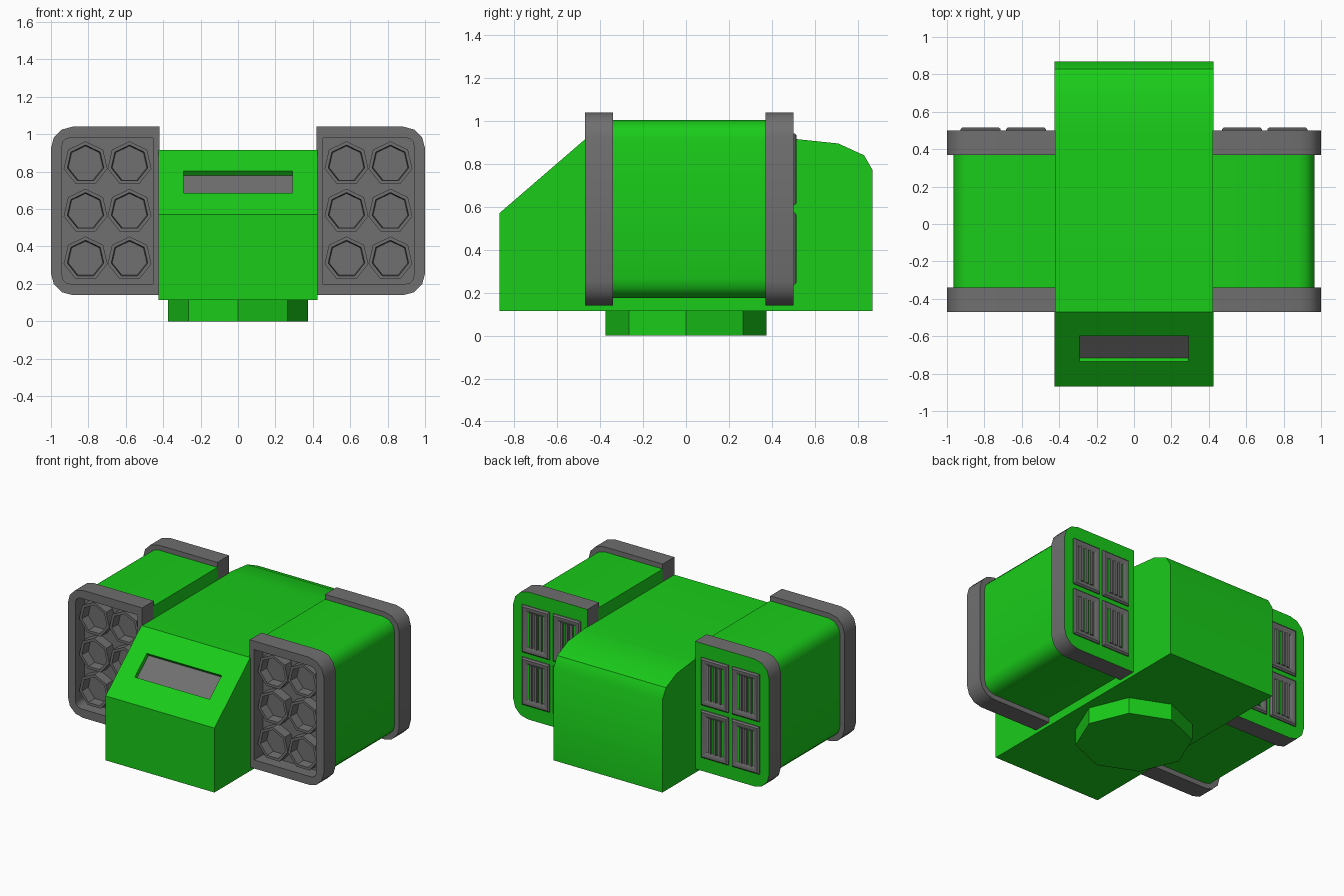
import bpy, bmesh
from math import sin, cos, pi, atan2, radians

if "Cube" in bpy.data.objects:
    bpy.data.objects.remove(bpy.data.objects["Cube"])

green = bpy.data.materials.new("green_paint")
green.diffuse_color = (0.01, 0.60, 0.01, 1)
green.use_nodes = True
green.node_tree.nodes["Principled BSDF"].inputs["Base Color"].default_value = green.diffuse_color
grey = bpy.data.materials.new("grey_metal")
grey.diffuse_color = (0.16, 0.16, 0.16, 1)
grey.use_nodes = True
grey.node_tree.nodes["Principled BSDF"].inputs["Base Color"].default_value = grey.diffuse_color


def loft(name, shells, mat, mirror=False, ring=False):
    """Join matching point loops into shells; cap the ends, or close into a ring."""
    bm = bmesh.new()
    for loops in shells:
        rows = [[bm.verts.new(p) for p in loop] for loop in loops]
        pairs = list(zip(rows, rows[1:]))
        if ring:
            pairs.append((rows[-1], rows[0]))
        else:
            bm.faces.new(rows[0])
            bm.faces.new(rows[-1])
        n = len(rows[0])
        for a, b in pairs:
            for i in range(n):
                j = (i + 1) % n
                bm.faces.new((a[i], a[j], b[j], b[i]))
    bmesh.ops.recalc_face_normals(bm, faces=bm.faces)
    me = bpy.data.meshes.new(name)
    bm.to_mesh(me)
    bm.free()
    me.materials.append(mat)
    ob = bpy.data.objects.new(name, me)
    bpy.context.collection.objects.link(ob)
    bpy.ops.object.select_all(action='DESELECT')
    ob.select_set(True)
    bpy.context.view_layer.objects.active = ob
    bpy.ops.object.shade_smooth_by_angle(angle=radians(35))
    if mirror:
        ob.modifiers.new("Mirror", 'MIRROR').use_mirror_merge = False
    return ob


def pod_outline(y, x0, x1, z0, z1, r, seg=3):
    """Rectangle whose two outer corners are rounded."""
    pts = [(x0, y, z0)]
    for cz, start in ((z0 + r, -pi / 2), (z1 - r, 0)):
        for i in range(seg + 1):
            a = start + pi / 2 * i / seg
            pts.append((x1 - r + r * cos(a), y, cz + r * sin(a)))
    return pts + [(x0, y, z1)]


def polygon(cx, y, cz, r, n):
    return [(cx + r * sin(2 * pi * i / n), y, cz + r * cos(2 * pi * i / n)) for i in range(n)]


def rect(cx, y, cz, w, h):
    return [(cx + sx * w / 2, y, cz + sz * h / 2) for sx, sz in ((-1, -1), (1, -1), (1, 1), (-1, 1))]


def slab(name, loc, size, angle, mat):
    bpy.ops.mesh.primitive_cube_add(size=1, location=loc, rotation=(angle, 0, 0))
    ob = bpy.context.object
    ob.name = name
    ob.scale = size
    ob.data.materials.append(mat)
    return ob


# Central hull, extruded from its side profile
profile = [(-0.87, 0.115), (-0.87, 0.57), (-0.47, 0.915), (0.52, 0.915),
           (0.71, 0.895), (0.83, 0.84), (0.87, 0.77), (0.87, 0.115)]
hull = loft("hull", [[[(x, y, z) for y, z in profile] for x in (-0.425, 0.425)]], green)

# Viewing slot sunk into the sloped front, with a grey pane
slope = atan2(0.345, 0.40)
cy, cz = -0.6675, 0.745
cutter = slab("slot_cutter", (0, cy, cz), (0.585, 0.178, 0.08), slope, green)
cutter.hide_render = True
cutter.hide_viewport = True
cutter.display_type = 'WIRE'
cut = hull.modifiers.new("Slot", 'BOOLEAN')
cut.operation = 'DIFFERENCE'
cut.solver = 'EXACT'
cut.object = cutter
d = 0.036
slab("slot_pane", (0, cy + d * sin(slope), cz - d * cos(slope)), (0.585, 0.178, 0.012), slope, grey)

# Octagonal turntable underneath
loft("turntable", [[[(0.375 * cos(i * pi / 4), 0.375 * sin(i * pi / 4), z) for i in range(8)]
                    for z in (0, 0.118)]], green)

# Side pods
loft("pod", [[pod_outline(y, 0.42, 0.965, 0.175, 1.005, 0.09) for y in (-0.35, 0.38)]], green, True)

# Front frame with a recessed face
outer = (0.42, 1.0, 0.14, 1.04, 0.115)
inner = (0.455, 0.94, 0.20, 0.98, 0.04)
loft("pod_front_frame", [[pod_outline(-0.34, *outer), pod_outline(-0.47, *outer),
                          pod_outline(-0.47, *inner), pod_outline(-0.37, *inner)]], grey, True)

# Launch tubes, two columns of three
loft("launch_tubes", [[polygon(x, y, z, r, 7) for y, r in
                       ((-0.365, 0.12), (-0.44, 0.12), (-0.44, 0.10), (-0.375, 0.095))]
                      for x in (0.58, 0.815) for z in (0.333, 0.588, 0.842)], grey, True)

# Rear frame: grey rim, green back face
rear = loft("pod_rear_frame", [[pod_outline(y, *outer) for y in (0.37, 0.50)]], grey, True)
rear.data.materials.append(green)
for p in rear.data.polygons:
    if p.normal.y > 0.9:
        p.material_index = 1

# Rear vents: chamfered frames with upright slats
spots = [(x, z) for x in (0.578, 0.82) for z in (0.405, 0.775)]
loft("vent_frames", [[rect(x, y, z, 0.215 - 2 * e, 0.335 - 2 * e) for y, e in
                      ((0.495, 0), (0.507, 0), (0.516, 0.01), (0.516, 0.022), (0.503, 0.045), (0.495, 0.045))]
                     for x, z in spots], grey, True, ring=True)
loft("vent_slats", [[rect(x + k * 0.038, y, z, w, 0.25) for y, w in ((0.495, 0.026), (0.512, 0.02))]
                    for x, z in spots for k in (-1, 0, 1)], grey, True)
